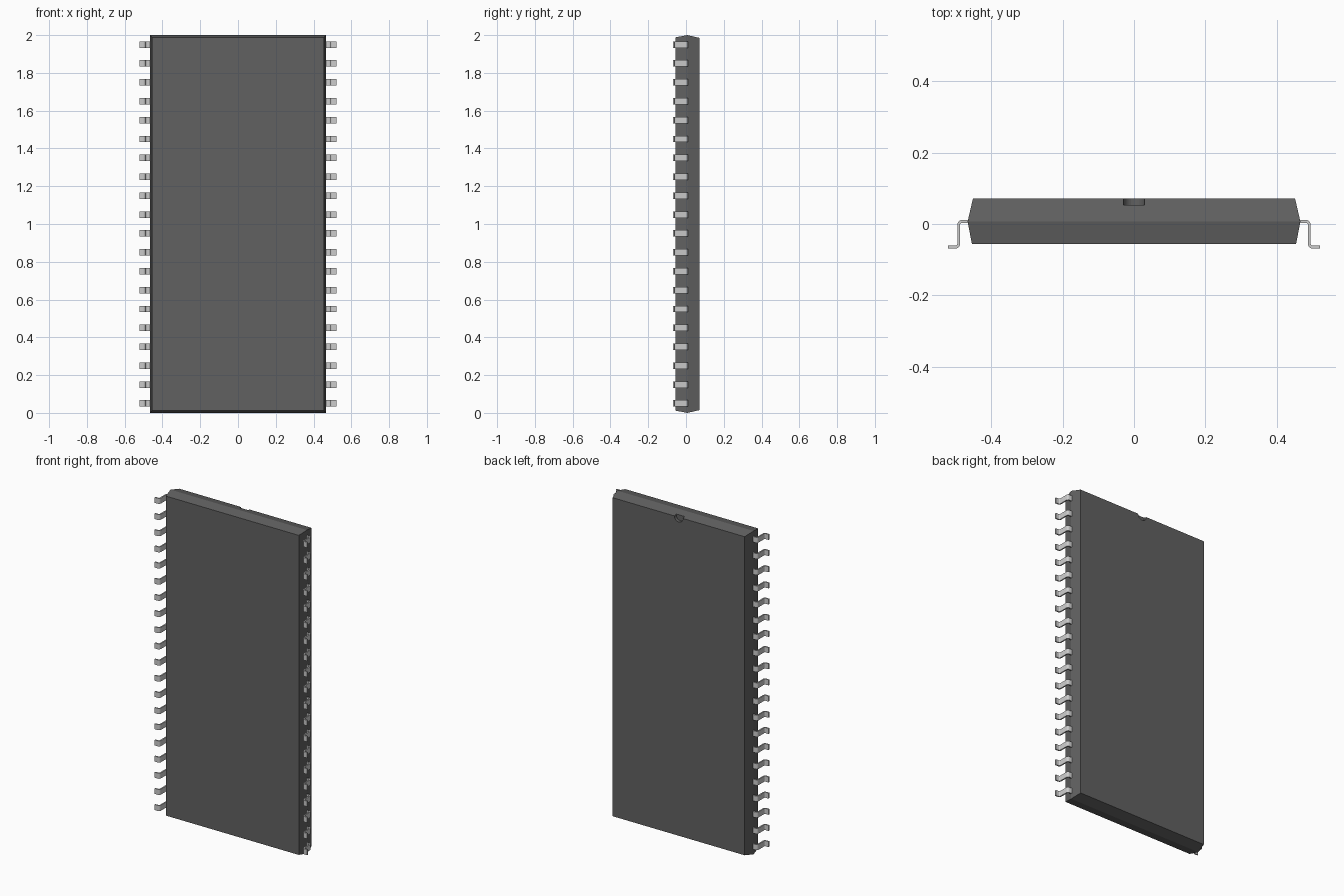
import bpy, bmesh, math
from mathutils import Vector

if "Cube" in bpy.data.objects:
    bpy.data.objects.remove(bpy.data.objects["Cube"])


def material(name, rgb):
    m = bpy.data.materials.new(name)
    m.diffuse_color = (*rgb, 1)
    m.use_nodes = True
    m.node_tree.nodes["Principled BSDF"].inputs["Base Color"].default_value = m.diffuse_color
    return m


def new_object(name, bm, mat=None):
    bmesh.ops.recalc_face_normals(bm, faces=bm.faces)
    me = bpy.data.meshes.new(name)
    bm.to_mesh(me)
    bm.free()
    ob = bpy.data.objects.new(name, me)
    bpy.context.collection.objects.link(ob)
    if mat:
        me.materials.append(mat)
    return ob


dark = material("dark_plastic", (0.12, 0.12, 0.12))
metal = material("lead_metal", (0.62, 0.62, 0.6))

# Package body: three stacked rectangles, widest at the parting line
bm = bmesh.new()
rings = []
for y, hx, hz in [(-0.056, 0.455, 0.988), (0.007, 0.467, 1.0), (0.072, 0.452, 0.985)]:
    rings.append([bm.verts.new((sx * hx, y, 1 + sz * hz))
                  for sx, sz in ((-1, -1), (1, -1), (1, 1), (-1, 1))])
for a, b in zip(rings, rings[1:]):
    for i in range(4):
        j = (i + 1) % 4
        bm.faces.new((a[i], a[j], b[j], b[i]))
bm.faces.new(rings[0])
bm.faces.new(rings[-1])
body = new_object("package_body", bm, dark)

# Orientation notch: round pocket in the back face at the top edge
bpy.ops.mesh.primitive_cylinder_add(vertices=24, radius=0.03, depth=0.06,
                                    location=(0, 0.083, 1.985), rotation=(math.pi / 2, 0, 0))
cutter = bpy.context.object
cutter.name = "notch_cutter"
cutter.data.materials.append(dark)
cutter.hide_render = True
cutter.hide_viewport = True
notch = body.modifiers.new("notch", 'BOOLEAN')
notch.operation = 'DIFFERENCE'
notch.object = cutter
notch.solver = 'EXACT'


def arc(cx, cy, r, a0, a1, n=5):
    return [Vector((cx + r * math.cos(math.radians(a0 + (a1 - a0) * i / n)),
                    cy + r * math.sin(math.radians(a0 + (a1 - a0) * i / n))))
            for i in range(n + 1)]


# Gull-wing lead: bent strip profile in x-y, extruded along z
T, R = 0.008, 0.010           # thickness, centre-line bend radius
X, TOP, FOOT = 0.492, 0.0075, -0.065


def side(s):
    h = s * T / 2
    return ([Vector((0.45, TOP + h))]
            + arc(X - R, TOP - R, R + h, 90, 0)
            + arc(X + R, FOOT + R, R - h, 180, 270)
            + [Vector((0.522, FOOT + h))])


outer, inner = side(1), side(-1)
bm = bmesh.new()
for i in range(len(outer) - 1):
    bm.faces.new([bm.verts.new((p.x, p.y, 0.033))
                  for p in (outer[i], outer[i + 1], inner[i + 1], inner[i])])
bmesh.ops.remove_doubles(bm, verts=bm.verts, dist=1e-5)
ext = bmesh.ops.extrude_face_region(bm, geom=bm.faces[:], use_keep_orig=True)
bmesh.ops.translate(bm, vec=(0, 0, 0.034),
                    verts=[g for g in ext["geom"] if isinstance(g, bmesh.types.BMVert)])
leads = new_object("leads", bm, metal)
bpy.context.view_layer.objects.active = leads
bpy.ops.object.select_all(action='DESELECT')
leads.select_set(True)
bpy.ops.object.shade_smooth_by_angle(angle=math.radians(35))

# Twenty leads per side, mirrored to the other side
row = leads.modifiers.new("row", 'ARRAY')
row.count = 20
row.use_relative_offset = False
row.use_constant_offset = True
row.constant_offset_displace = (0, 0, 0.1)
leads.modifiers.new("both_sides", 'MIRROR').use_mirror_merge = False
